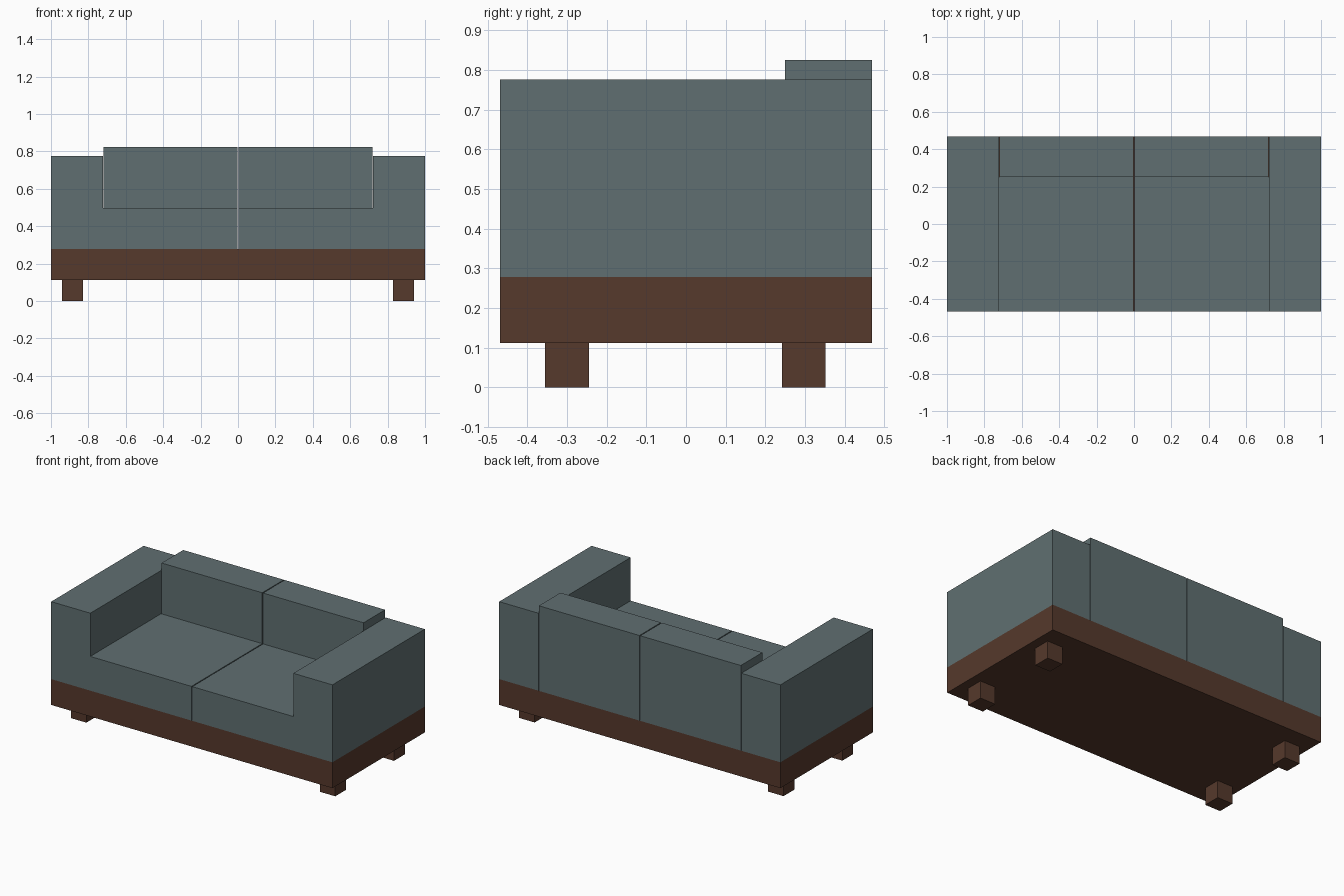
import bpy

if "Cube" in bpy.data.objects:
    bpy.data.objects.remove(bpy.data.objects["Cube"])


def material(name, rgb):
    m = bpy.data.materials.new(name)
    m.diffuse_color = (*rgb, 1)
    m.use_nodes = True
    m.node_tree.nodes["Principled BSDF"].inputs["Base Color"].default_value = m.diffuse_color
    return m


fabric = material("grey_teal_fabric", (0.117, 0.159, 0.166))
wood = material("brown_wood", (0.093, 0.041, 0.025))


def box(name, lo, hi, mat):
    """Axis-aligned box between two opposite corners."""
    bpy.ops.mesh.primitive_cube_add(size=1, location=[(a + b) / 2 for a, b in zip(lo, hi)])
    ob = bpy.context.object
    ob.name = name
    ob.scale = [b - a for a, b in zip(lo, hi)]
    bpy.ops.object.transform_apply(location=False, rotation=False, scale=True)
    ob.data.materials.append(mat)
    return ob


def side_box(name, side, x0, x1, y0, y1, z0, z1, mat):
    """Box on the left (-1) or right (+1) half, x measured outward from the centre."""
    xs = sorted((side * x0, side * x1))
    box(name, (xs[0], y0, z0), (xs[1], y1, z1), mat)


Y = 0.469          # half depth
TOP = 0.278        # top of the wooden base
GAP = 0.003        # half the slit between the cushions
ARM = 0.722        # inner face of the arms

# Wooden plinth
box("base", (-1, -Y, 0.112), (1, Y, TOP), wood)

for side, label in ((-1, "left"), (1, "right")):
    # Upholstery
    side_box(label + "_arm", side, ARM, 1, -Y, Y, TOP, 0.776, fabric)
    side_box(label + "_seat_cushion", side, GAP, ARM, -Y, 0.25, TOP, 0.498, fabric)
    side_box(label + "_back_cushion", side, GAP, ARM - 0.004, 0.25, Y, TOP, 0.825, fabric)
    # Feet
    for y, end in ((-0.3, "front"), (0.297, "back")):
        side_box(f"{label}_{end}_leg", side, 0.83, 0.94, y - 0.055, y + 0.055, 0, 0.112, wood)
